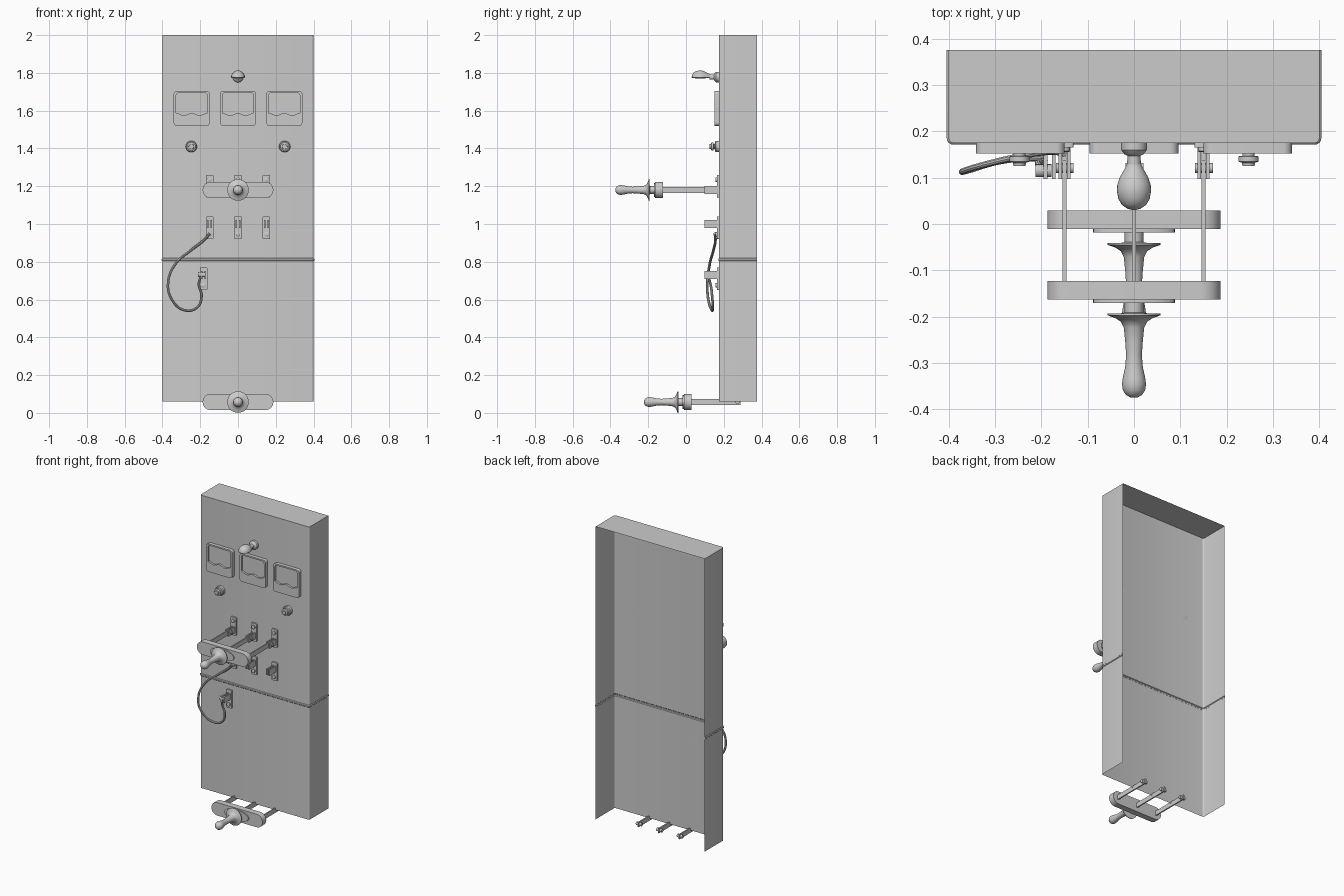
import bpy, bmesh
from math import pi, sin, cos

if "Cube" in bpy.data.objects:
    bpy.data.objects.remove(bpy.data.objects["Cube"])


def smooth(ob, angle=0.6):
    bpy.ops.object.select_all(action='DESELECT')
    ob.select_set(True)
    bpy.context.view_layer.objects.active = ob
    if ob.type == 'CURVE':
        bpy.ops.object.convert(target='MESH')
    bpy.ops.object.shade_smooth_by_angle(angle=angle)
    return bpy.context.view_layer.objects.active


def from_bmesh(name, bm):
    bmesh.ops.recalc_face_normals(bm, faces=bm.faces)
    me = bpy.data.meshes.new(name)
    bm.to_mesh(me)
    bm.free()
    ob = bpy.data.objects.new(name, me)
    bpy.context.collection.objects.link(ob)
    return smooth(ob)


def box(name, x, y, z):
    bm = bmesh.new()
    bmesh.ops.create_cube(bm, size=1)
    for v in bm.verts:
        for i, (a, b) in enumerate((x, y, z)):
            v.co[i] = (a + b) / 2 + v.co[i] * (b - a)
    return from_bmesh(name, bm)


def lathe(name, profile, cx, cz, n=32, flat_below=1.0):
    """Revolve (radius, y) points about a y axis; flat_below squashes the lower half."""
    bm = bmesh.new()
    rings = []
    for r, y in profile:
        ring = []
        for i in range(n):
            s = sin(2 * pi * i / n) * r
            ring.append(bm.verts.new((cx + r * cos(2 * pi * i / n), y, cz + (s if s > 0 else s * flat_below))))
        rings.append(ring)
    for a, b in zip(rings, rings[1:]):
        for i in range(n):
            bm.faces.new((a[i], a[(i + 1) % n], b[(i + 1) % n], b[i]))
    bm.faces.new(rings[0])
    bm.faces.new(rings[-1])
    return from_bmesh(name, bm)


def pin(name, x0, x1, y, z, r, n=16):
    ob = lathe(name, [(r, x0), (r, x1)], 0, 0, n)
    for v in ob.data.vertices:
        x, yy, zz = v.co
        v.co = (yy, y - x, z + zz)
    return ob


def rounded(cx, cz, w, h, r, n=8):
    pts = []
    for k, (sx, sz) in enumerate(((1, 1), (-1, 1), (-1, -1), (1, -1))):
        for i in range(n + 1):
            a = pi / 2 * (k + i / n)
            pts.append((cx + sx * (w / 2 - r) + r * cos(a), cz + sz * (h / 2 - r) + r * sin(a)))
    return pts


def plate(name, outlines, y0, y1):
    """Extruded outline in the xz plane; further outlines become holes."""
    cu = bpy.data.curves.new(name, 'CURVE')
    cu.dimensions, cu.fill_mode, cu.extrude = '2D', 'BOTH', (y1 - y0) / 2
    for pts in outlines:
        sp = cu.splines.new('POLY')
        sp.points.add(len(pts) - 1)
        for p, (x, z) in zip(sp.points, pts):
            p.co = (x, z, 0, 1)
        sp.use_cyclic_u = True
    ob = bpy.data.objects.new(name, cu)
    bpy.context.collection.objects.link(ob)
    ob.location.y, ob.rotation_euler.x = (y0 + y1) / 2, pi / 2
    return smooth(ob)


# Cabinet: thin shell, open at back and bottom, with a seam bead
def section(o):
    half = [(0.4 + o, 0.375)]
    for i in range(5):
        a = pi / 8 * i
        half.append((0.39 + (0.01 + o) * cos(a), 0.185 - (0.01 + o) * sin(a)))
    return half + [(-x, y) for x, y in reversed(half)]


bm = bmesh.new()
rings = [[bm.verts.new((x, y, z)) for x, y in section(o)]
         for z, o in ((0.06, 0), (0.803, 0), (0.807, 0.004), (0.815, 0.004), (0.819, 0), (2.0, 0))]
for a, b in zip(rings, rings[1:]):
    for i in range(len(a) - 1):
        bm.faces.new((a[i], a[i + 1], b[i + 1], b[i]))
bm.faces.new(rings[-1])
from_bmesh("cabinet_shell", bm)

# Meters with a recessed dial window
for cx in (-0.245, 0, 0.245):
    window = [p for p in rounded(cx, 1.64, 0.165, 0.11, 0.015) if p[1] > 1.64]
    window += [(cx - 0.0825 + 0.165 * i / 16, 1.581 + 0.006 * cos(4 * pi * (i / 16 - 0.5))) for i in range(17)]
    plate("meter_bezel", [rounded(cx, 1.612, 0.191, 0.185, 0.018), window], 0.152, 0.165)
    plate("meter_dial", [rounded(cx, 1.612, 0.191, 0.185, 0.018)], 0.165, 0.175)

# Knobs
for cx in (-0.247, 0.247):
    lathe("knob", [(0.03, 0.175), (0.03, 0.158), (0.026, 0.153), (0.013, 0.152), (0.013, 0.147), (0.022, 0.146),
                   (0.022, 0.135), (0.014, 0.132), (0.013, 0.125)], cx, 1.41)

# Hooded lamp
lathe("lamp_base", [(0.028, 0.175), (0.028, 0.16), (0.02, 0.15), (0.014, 0.147), (0.014, 0.125)], 0, 1.778)
lathe("lamp_hood", [(0.014, 0.145), (0.015, 0.13), (0.022, 0.116), (0.031, 0.1), (0.036, 0.085), (0.037, 0.072),
                    (0.034, 0.055), (0.026, 0.041), (0.014, 0.033), (0.002, 0.03)], 0, 1.776, 32, 0.15)

BLADES = (-0.15, 0, 0.15)


# Contact clips: back plate, two jaws and a bolt
def clip(cx, zj, up):
    zc = zj + up * 0.02
    plate("clip_plate", [rounded(cx, zc, 0.04, 0.12, 0.006, 4)], 0.165, 0.175)
    for s in (-1, 1):
        x = cx + s * 0.009
        box("clip_jaw", (x - 0.004, x + 0.004), (0.097, 0.166), (zj - 0.02, zj + 0.02))
    lathe("clip_bolt", [(0.012, 0.166), (0.012, 0.157), (0.008, 0.155)], cx, zj + up * 0.055, 12)


for x in BLADES:
    clip(x, 1.18, 1)
    clip(x, 1.0, -1)
clip(-0.182, 0.73, -1)


# Knife switch: crossbar, blades, pins and turned handle
def switch(y, z):
    plate("switch_bar", [rounded(0, z, 0.374, 0.086, 0.0429, 12)], y, y + 0.04)
    oval = [(0.088 * cos(pi * i / 20), z + 0.036 * sin(pi * i / 20)) for i in range(40)]
    plate("handle_plate", [oval], y - 0.007, y)
    prof = [(0.02, 0), (0.02, -0.028), (0.035, -0.031), (0.057, -0.03), (0.057, -0.034), (0.04, -0.04),
            (0.028, -0.048), (0.022, -0.06), (0.019, -0.09), (0.017, -0.12), (0.019, -0.145), (0.024, -0.168),
            (0.026, -0.182), (0.024, -0.196), (0.017, -0.206), (0.008, -0.211)]
    lathe("switch_handle", [(r, y + d) for r, d in prof], 0, z)
    for x in BLADES:
        box("switch_blade", (x - 0.004, x + 0.004), (y + 0.04, y + 0.3), (z - 0.015, z + 0.016))
        pin("blade_pin", x - 0.018, x + 0.02, y + 0.284, z, 0.011)


switch(-0.163, 1.18)
switch(-0.011, 0.0575)

# Loose cable with its end terminal
cu = bpy.data.curves.new("cable", 'CURVE')
cu.dimensions, cu.bevel_depth, cu.bevel_resolution, cu.use_fill_caps = '3D', 0.007, 3, True
path = [(-0.15, 0.152, 0.95), (-0.175, 0.156, 0.92), (-0.25, 0.145, 0.86), (-0.33, 0.126, 0.79),
        (-0.37, 0.113, 0.69), (-0.35, 0.118, 0.6), (-0.28, 0.137, 0.543), (-0.215, 0.142, 0.56),
        (-0.193, 0.138, 0.62), (-0.207, 0.13, 0.68), (-0.195, 0.115, 0.73)]
sp = cu.splines.new('BEZIER')
sp.bezier_points.add(len(path) - 1)
for p, co in zip(sp.bezier_points, path):
    p.co = co
    p.handle_left_type = p.handle_right_type = 'AUTO'
ob = bpy.data.objects.new("cable", cu)
bpy.context.collection.objects.link(ob)
smooth(ob)
pin("cable_terminal", -0.212, -0.178, 0.115, 0.733, 0.014)
